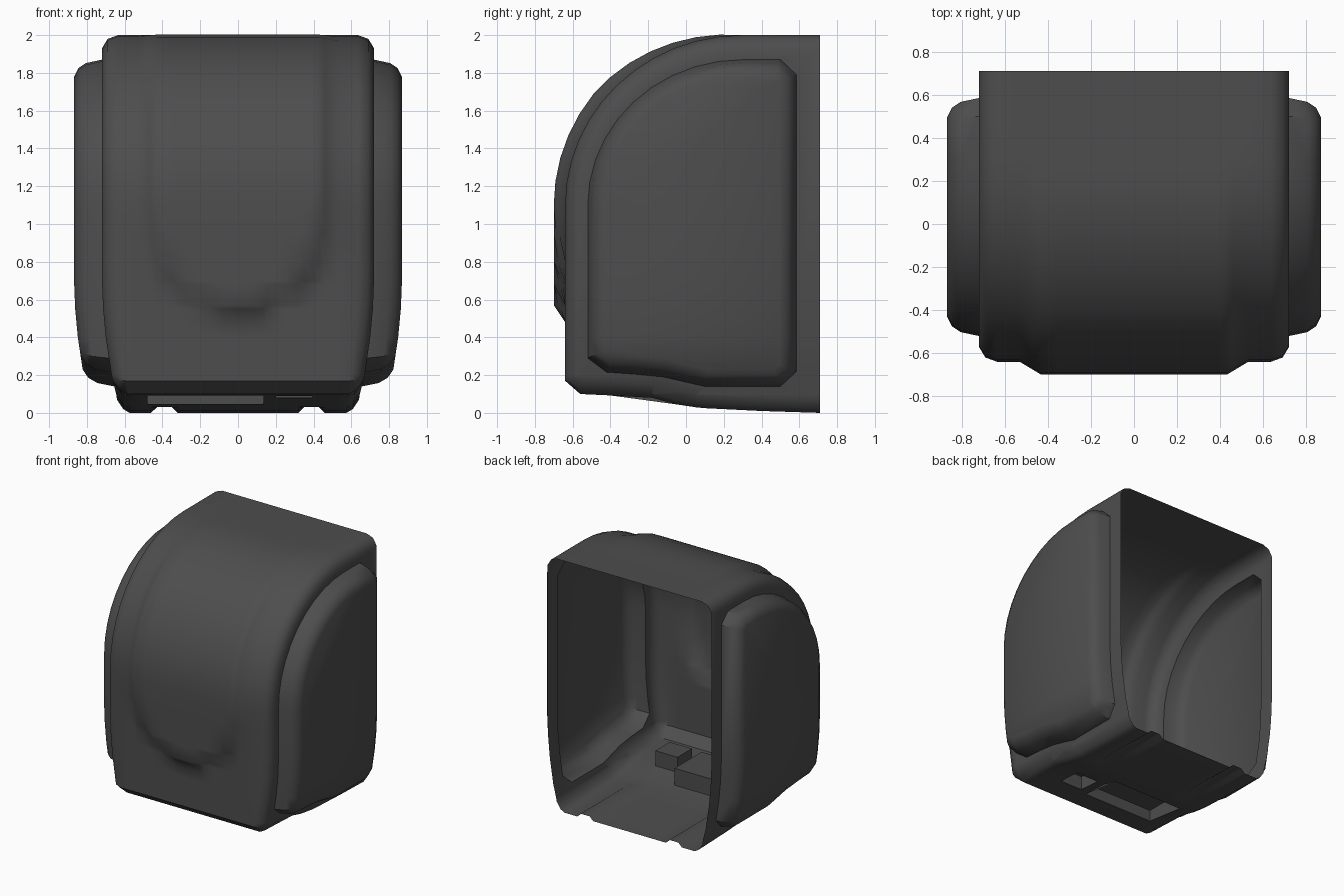
import bpy, bmesh, math
from mathutils import Vector

if "Cube" in bpy.data.objects:
    bpy.data.objects.remove(bpy.data.objects["Cube"])

mat = bpy.data.materials.new("dark_grey")
mat.diffuse_color = (0.075, 0.075, 0.075, 1)
mat.use_nodes = True
mat.node_tree.nodes["Principled BSDF"].inputs["Base Color"].default_value = mat.diffuse_color


def lerp_table(v, table):
    for (a, fa), (b, fb) in zip(table, table[1:]):
        if v <= b:
            return fa + (fb - fa) * max(0, (v - a) / (b - a))
    return table[-1][1]


def arc(a, b, n, start=90, end=0):
    # quarter ellipse shared by the shell and the side panels
    out = []
    for i in range(n + 1):
        t = math.radians(start + (end - start) * i / n)
        out.append((0.3 - a * math.cos(t), 1.1 + b * math.sin(t)))
    return out


def taper(bm):
    # narrow the lower part of the sides
    for z in (0.7, 0.55, 0.4, 0.2, 0.1):
        bmesh.ops.bisect_plane(bm, geom=bm.verts[:] + bm.edges[:] + bm.faces[:],
                               plane_co=(0, 0, z), plane_no=(0, 0, 1))
    for v in bm.verts:
        w = lerp_table(v.co.z, [(0, .09), (.1, .075), (.2, .05), (.4, .02), (.55, .006), (.7, 0)])
        k = min(1, max(0, (abs(v.co.x) - .5) / .2))
        v.co.x -= math.copysign(w * k, v.co.x)


def finish(bm, name, angle=40, recalc=True):
    if recalc:
        bmesh.ops.recalc_face_normals(bm, faces=bm.faces[:])
    me = bpy.data.meshes.new(name)
    bm.to_mesh(me)
    bm.free()
    ob = bpy.data.objects.new(name, me)
    bpy.context.collection.objects.link(ob)
    me.materials.append(mat)
    bpy.ops.object.select_all(action='DESELECT')
    ob.select_set(True)
    bpy.context.view_layer.objects.active = ob
    bpy.ops.object.shade_smooth_by_angle(angle=math.radians(angle))
    return ob


def inset_loop(pts, d):
    # offset a closed counter-clockwise (y, z) loop inward
    out = []
    n = len(pts)
    for i in range(n):
        p, a, b = (Vector(pts[j % n]) for j in (i, i - 1, i + 1))
        e1, e2 = (p - a).normalized(), (b - p).normalized()
        n1, n2 = Vector((-e1.y, e1.x)), Vector((-e2.y, e2.x))
        m = (n1 + n2).normalized()
        out.append(p + m * d / max(.5, m.dot(n1)))
    return out


# Profiles as (y, z)
profile = ([(.71, 2), (.5, 2)] + arc(.94, .9, 12) +
           [(-.64, z) for z in (.95, .8, .68, .57, .48, .17)] +
           [(-.56, .10), (-.39, .092), (-.36, .09), (-.18, .08), (-.05, .045),
            (.05, .03), (.1, .025), (.4, .01), (.71, 0)])
panel = ([(.585, .22), (.585, 1.79), (.5, 1.87)] + arc(.82, .77, 10) +
         [(-.52, .29), (-.42, .215), (-.27, .205), (-.12, .19), (.1, .14), (.5, .14)])
# pockets: x0, x1, y front, y back, floor z at the back, ceiling z
pockets = [(-.48, .135, -.39, -.05, .045, .18), (.2, .395, -.36, -.18, .08, .2)]

# Main shell, lofted along the profile
half = [0, .08, .15, .25, .32, .35, .43, .46, .53]
cols = sorted({s * x for x in half for s in (1, -1)} | {-.48, .135, .2, .395})
cols = [(x, 0) for x in cols]
edge = [(.635, 0), (.69, .02), (.72, .07)]
cols = [(-x, d) for x, d in reversed(edge)] + cols + edge
bm = bmesh.new()
rows = []
for i, (y, z) in enumerate(profile):
    a, b = profile[max(0, i - 1)], profile[min(len(profile) - 1, i + 1)]
    t = Vector((b[0] - a[0], b[1] - a[1])).normalized()
    if i in (0, len(profile) - 1):
        t = Vector((-1 if i == 0 else 1, 0))
    out = Vector((t.y, -t.x)) * -1
    if out.dot(Vector((y - .1, z - 1))) < 0:
        out = -out
    amount = .06 * min(1, 1.3 * max(0, (.3 - y) / .94))
    plateau = lerp_table(z, [(.48, -.12), (.57, .1), (.68, .27), (.8, .36), (1, .43)])
    row = []
    for x, d in cols:
        bulge = amount * min(1, max(0, (plateau + .1 - abs(x)) / .1)) if z > .3 else 0
        py, pz = Vector((y, z)) + out * (bulge - d)
        if i in (0, len(profile) - 1):
            py = .71
        if .34 < abs(x) < .44:
            pz = max(pz, .03)          # twin grooves underneath
        row.append(bm.verts.new((x, py, pz)))
    rows.append(row)
for r, s in zip(rows, rows[1:]):
    for j in range(len(cols) - 1):
        f = bm.faces.new((r[j], r[j + 1], s[j + 1], s[j]))
        c = f.calc_center_median()
        if c.z < .13 and any(p[0] < c.x < p[1] and p[2] < c.y < p[3] for p in pockets):
            bm.faces.remove(f)

# Side walls with an opening for each panel
for col, sx in ((0, -1), (-1, 1)):
    rim = [r[col] for r in rows]
    hole = [bm.verts.new((sx * .72, y, z)) for y, z in panel]
    edges = []
    for loop in (rim, hole):
        for a, b in zip(loop, loop[1:] + loop[:1]):
            edges.append(bm.edges.get((a, b)) or bm.edges.new((a, b)))
    bmesh.ops.triangle_fill(bm, edges=edges, use_beauty=True, normal=(sx, 0, 0))
taper(bm)
finish(bm, "shell")

# Raised side panels
for sx, name in ((1, "right_side_panel"), (-1, "left_side_panel")):
    bm = bmesh.new()
    loops = [[bm.verts.new((sx * x, y, z)) for y, z in inset_loop(panel, d)]
             for x, d in ((.72, 0), (.805, .018), (.845, .045), (.868, .09))]
    for p, q in zip(loops, loops[1:]):
        for j in range(len(p)):
            k = (j + 1) % len(p)
            bm.faces.new((p[j], p[k], q[k], q[j]))
    bm.faces.new(loops[-1])
    taper(bm)
    finish(bm, name)

# Pockets rising from the underside
for n, (x0, x1, y0, y1, zb, zt) in enumerate(pockets):
    bm = bmesh.new()
    base = [(x0, y0, .091), (x1, y0, .091), (x1, y1, zb), (x0, y1, zb)]
    lo = [bm.verts.new(c) for c in base]
    hi = [bm.verts.new((x, y, zt)) for x, y, z in base]
    for j in range(4):
        k = (j + 1) % 4
        bm.faces.new((lo[j], lo[k], hi[k], hi[j]))
    bm.faces.new(hi)
    finish(bm, ("large_pocket", "small_pocket")[n])
